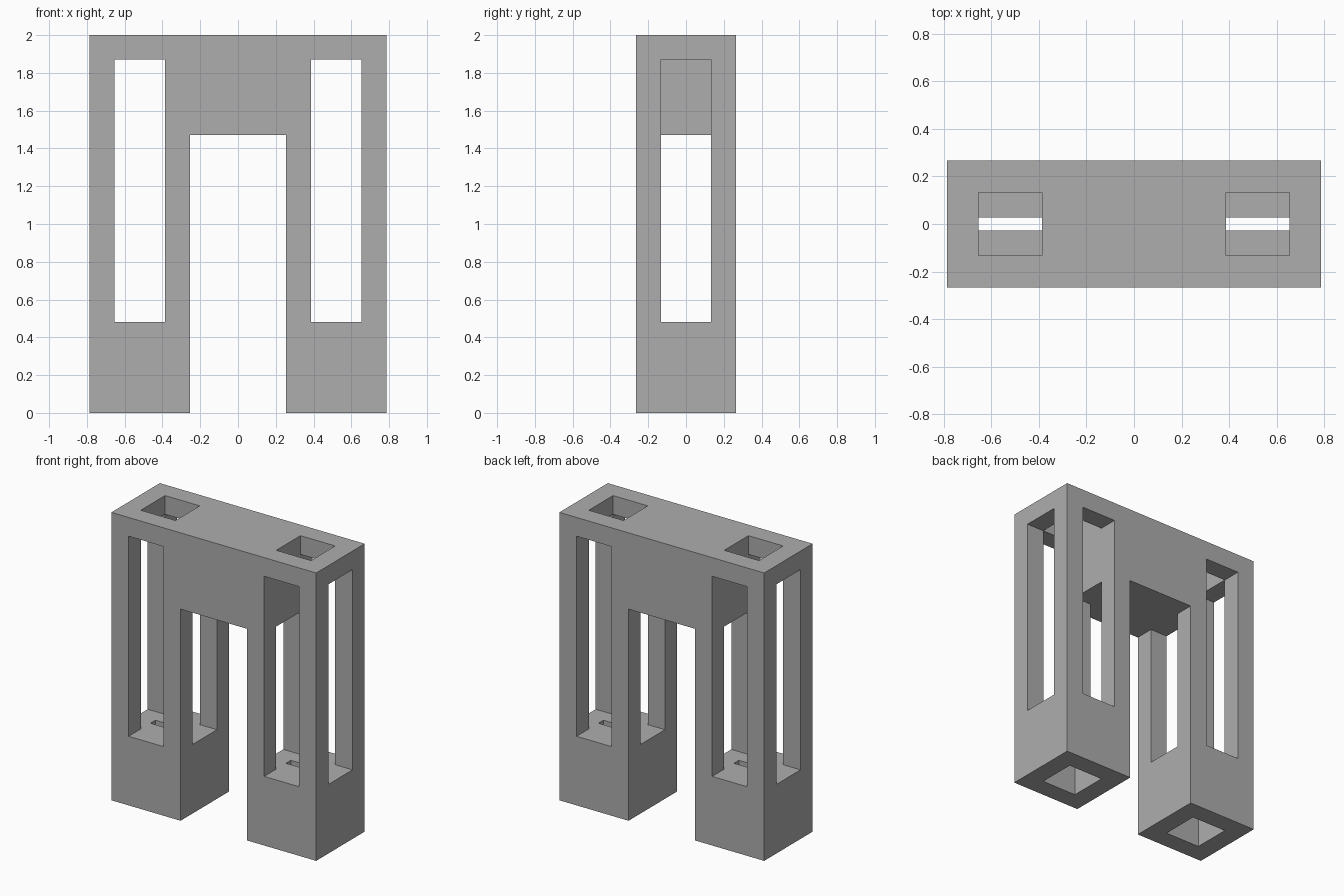
import bpy, bmesh

cube = bpy.data.objects.get("Cube")
if cube:
    bpy.data.objects.remove(cube, do_unlink=True)

# Main dimensions
HALF_W, HALF_D, HEIGHT = 0.787, 0.266, 2.0
ARCH_X, ARCH_Z = 0.255, 1.47       # central archway
IN_X, OUT_X = 0.387, 0.654         # leg opening, inner and outer side
OPEN_Y = 0.133                     # half depth of the openings
SILL, LINTEL = 0.48, 1.87          # bottom and top of the leg windows
CAVITY_TOP, SLOT_Y = 0.4, 0.027    # hollow foot and drain slot

grey = bpy.data.materials.new("plain grey")
grey.use_nodes = True
grey.diffuse_color = (0.42, 0.42, 0.42, 1)
grey.node_tree.nodes["Principled BSDF"].inputs["Base Color"].default_value = (0.42, 0.42, 0.42, 1)


def extrude_profile(name, outline, half_depth):
    """Prism from an x-z outline, extruded along y."""
    bm = bmesh.new()
    face = bm.faces.new([bm.verts.new((x, -half_depth, z)) for x, z in outline])
    ext = bmesh.ops.extrude_face_region(bm, geom=[face])["geom"]
    for v in ext:
        if isinstance(v, bmesh.types.BMVert):
            v.co.y = half_depth
    bmesh.ops.recalc_face_normals(bm, faces=bm.faces)
    mesh = bpy.data.meshes.new(name)
    bm.to_mesh(mesh)
    bm.free()
    mesh.materials.append(grey)
    obj = bpy.data.objects.new(name, mesh)
    bpy.context.collection.objects.link(obj)
    return obj


def rect(x0, x1, z0, z1):
    return [(x0, z0), (x1, z0), (x1, z1), (x0, z1)]


def carve(target, outline, half_depth):
    """Cut a prism out of the target and remove the cutter."""
    cutter = extrude_profile("cutter", outline, half_depth)
    cutter.hide_render = True
    mod = target.modifiers.new("carve", "BOOLEAN")
    mod.operation, mod.solver, mod.object = "DIFFERENCE", "EXACT", cutter
    bpy.context.view_layer.update()
    graph = bpy.context.evaluated_depsgraph_get()
    result = bpy.data.meshes.new_from_object(target.evaluated_get(graph))
    target.modifiers.clear()
    target.data = result
    bpy.data.objects.remove(cutter, do_unlink=True)


# Solid two-legged frame
frame = extrude_profile("gate_frame", [
    (-HALF_W, 0), (-ARCH_X, 0), (-ARCH_X, ARCH_Z), (ARCH_X, ARCH_Z),
    (ARCH_X, 0), (HALF_W, 0), (HALF_W, HEIGHT), (-HALF_W, HEIGHT)], HALF_D)

for s in (-1, 1):
    a, b = s * IN_X, s * OUT_X
    # Sideways windows, lower towards the archway than on the outside
    carve(frame, [(s * 0.1, SILL), (s * 0.9, SILL), (s * 0.9, LINTEL),
                  (a, LINTEL), (a, ARCH_Z), (s * 0.1, ARCH_Z)], OPEN_Y)
    # Front-to-back windows
    carve(frame, rect(a, b, SILL, LINTEL), 0.5)
    # Square hole in the top, hollow foot, and slot joining it to the leg
    carve(frame, rect(a, b, 1.7, 2.2), OPEN_Y)
    carve(frame, rect(a, b, -0.2, CAVITY_TOP), OPEN_Y)
    carve(frame, rect(a, b, 0.3, 0.6), SLOT_Y)

frame.data.name = "gate_frame"
